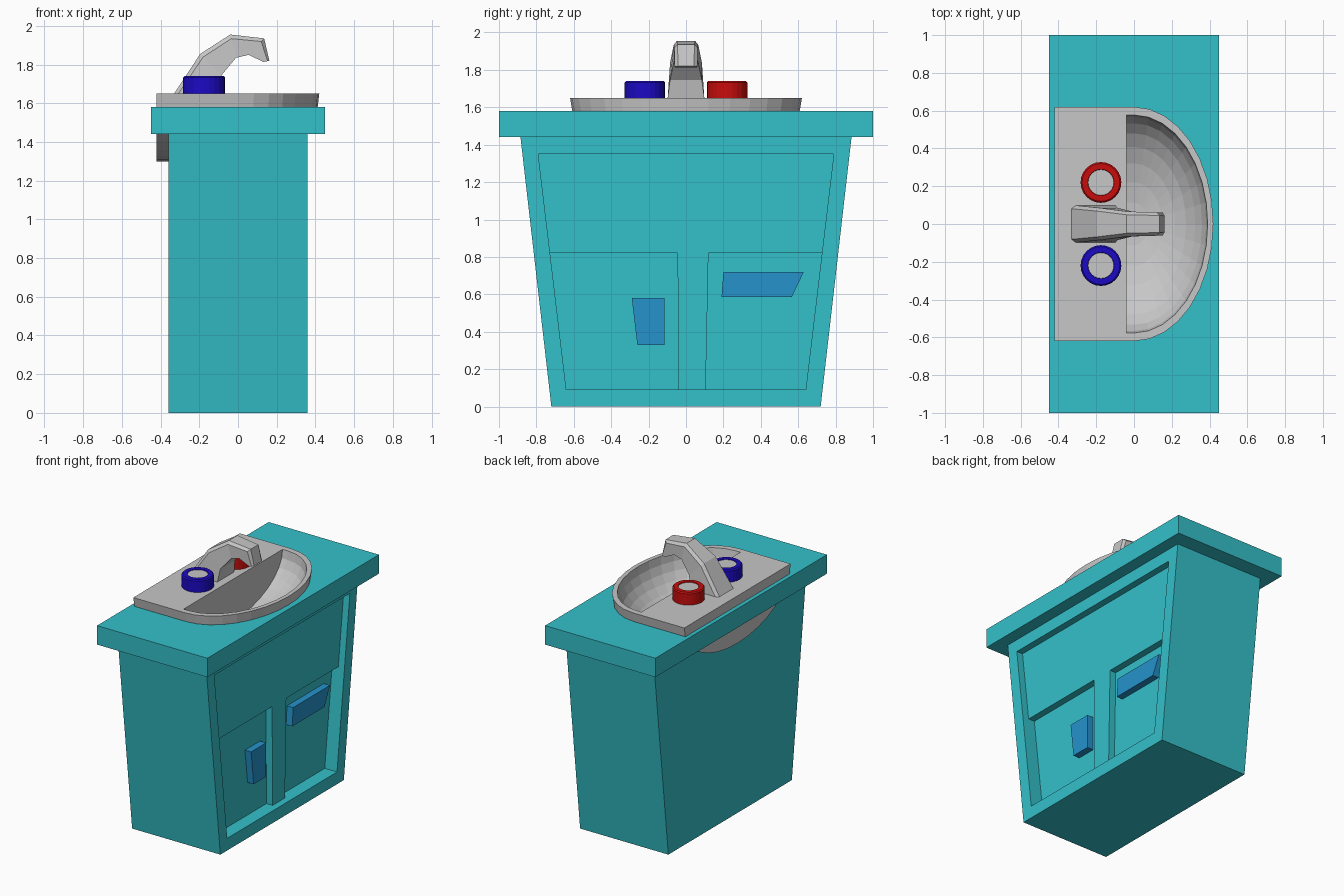
import bpy, bmesh, math

if "Cube" in bpy.data.objects:
    bpy.data.objects.remove(bpy.data.objects["Cube"])


def material(name, rgb):
    m = bpy.data.materials.new(name)
    m.diffuse_color = (*rgb, 1)
    m.use_nodes = True
    m.node_tree.nodes["Principled BSDF"].inputs["Base Color"].default_value = m.diffuse_color
    return m


TEAL = material("teal", (0.034, 0.53, 0.59))
GREY = material("light grey", (0.57, 0.57, 0.57))
BLUE = material("handle blue", (0.018, 0.29, 0.60))
COLD = material("cold blue", (0.012, 0.003, 0.56))
HOT = material("hot red", (0.58, 0.004, 0.004))


def build(name, verts, faces, *mats):
    me = bpy.data.meshes.new(name)
    bm = bmesh.new()
    vs = [bm.verts.new(v) for v in verts]
    for f in faces:
        bm.faces.new([vs[i] for i in f])
    bmesh.ops.remove_doubles(bm, verts=bm.verts[:], dist=1e-5)
    bmesh.ops.recalc_face_normals(bm, faces=bm.faces[:])
    bm.to_mesh(me)
    bm.free()
    for m in mats:
        me.materials.append(m)
    ob = bpy.data.objects.new(name, me)
    bpy.context.collection.objects.link(ob)
    return ob


def loft(name, rings, *mats):
    """Skin equal closed rings and cap both ends."""
    n = len(rings[0])
    faces = [list(range(n)), [(len(rings) - 1) * n + i for i in range(n)]]
    for r in range(len(rings) - 1):
        for i in range(n):
            j = (i + 1) % n
            faces.append((r * n + i, r * n + j, (r + 1) * n + j, (r + 1) * n + i))
    return build(name, [v for ring in rings for v in ring], faces, *mats)


def prism(name, yz, x0, x1, mat):
    return loft(name, [[(x, y, z) for y, z in yz] for x in (x0, x1)], mat)


def basin(name, back, rx, ry, depth, top=None, arcs=16, steps=8):
    """D-shaped bowl solid: half ellipsoid in front, straight run to a flat back."""
    def ring(c, z):
        arc = [math.pi * (i / arcs - 0.5) for i in range(arcs + 1)]
        return ([(back, -ry * c, z)]
                + [(rx * c * math.cos(a), ry * c * math.sin(a), z) for a in arc]
                + [(back, ry * c, z)])
    rings = [ring(1, top)] if top else []
    for k in range(steps):
        a = math.pi / 2 * k / steps
        rings.append(ring(math.cos(a), 1.65 - depth * math.sin(a)))
    n, verts = arcs + 3, [v for r in rings for v in r]
    faces = [list(range(n))]
    for r in range(len(rings) - 1):
        for i in range(n):
            j = (i + 1) % n
            faces.append((r * n + i, r * n + j, (r + 1) * n + j, (r + 1) * n + i))
    # close the keel: a line from the back to the lowest point
    b, k = (len(rings) - 1) * n, len(verts)
    verts += [(back, 0, 1.65 - depth), (0, 0, 1.65 - depth)]
    faces += [(b + i, b + i + 1, k + 1) for i in range(1, n - 2)]
    faces += [(b, b + 1, k + 1, k), (b + n - 2, b + n - 1, k, k + 1), (b + n - 1, b, k)]
    return build(name, verts, faces, GREY)


def cut(ob, cutter):
    mod = ob.modifiers.new("cut", "BOOLEAN")
    mod.operation, mod.solver, mod.object = "DIFFERENCE", "EXACT", cutter
    bpy.context.view_layer.objects.active = ob
    bpy.ops.object.modifier_apply(modifier=mod.name)


# tapered cabinet with a recessed front, and the counter
cabinet = prism("cabinet", [(-.72, 0), (.72, 0), (.885, 1.44), (-.885, 1.44)], -.36, .36, TEAL)
recess = prism("recess_cutter", [(-.64, .09), (.64, .09), (.79, 1.35), (-.79, 1.35)], .26, .5, TEAL)
cut(cabinet, recess)
counter = prism("counter", [(-1, 1.44), (1, 1.44), (1, 1.58), (-1, 1.58)], -.45, .45, TEAL)

# upper panel with the post between the two doors
prism("front_panel", [(-.79, 1.35), (-.727, .82), (-.045, .82), (-.04, .09),
                      (.105, .09), (.12, .82), (.727, .82), (.79, 1.35)], .25, .31, TEAL)

# crooked door handles
prism("left_handle", [(-.29, .58), (-.115, .58), (-.115, .33), (-.26, .33)], .25, .31, BLUE)
prism("right_handle", [(.20, .72), (.63, .72), (.565, .585), (.19, .585)], .25, .31, BLUE)

# sink basin, sunk into counter and cabinet
sink = basin("sink", -.42, .42, .62, .35)
bowl = basin("bowl_cutter", -.04, .39, .577, .31, top=1.8)
socket = basin("socket_cutter", -.2, .405, .598, .33, top=1.8)
cut(sink, bowl)
cut(counter, socket)
cut(cabinet, socket)
for helper in (recess, bowl, socket):
    bpy.data.objects.remove(helper)

# faucet: outer point, inner point, half width of each section
sections = [((-.33, 1.65), (-.10, 1.65), .098), ((-.195, 1.855), (-.085, 1.745), .085),
            ((-.04, 1.955), (-.01, 1.835), .066), ((.135, 1.935), (.055, 1.85), .062),
            ((.162, 1.82), (.132, 1.813), .06)]
rings = []
for (ox, oz), (ix, iz), w in sections:
    t = min(0.3, 0.022 / math.hypot(ix - ox, iz - oz))
    mx, mz = ox + (ix - ox) * t, oz + (iz - oz) * t
    half = [(ox, w - .017, oz), (mx, w, mz), (ix, w, iz)]
    rings.append(half + [(x, -y, z) for x, y, z in reversed(half)])
loft("faucet", rings, GREY)

# hot and cold knobs with grey caps
for name, y0, mat in (("hot_knob", .22, HOT), ("cold_knob", -.22, COLD)):
    rings = [[(-.175 + r * math.cos(math.tau * i / 24), y0 + r * math.sin(math.tau * i / 24), z)
              for i in range(24)]
             for r, z in ((.108, 1.645), (.108, 1.733), (.1, 1.741), (.07, 1.741), (.068, 1.736))]
    knob = loft(name, rings, mat, GREY)
    for f in knob.data.polygons:
        if len(f.vertices) > 4 and f.center.z > 1.7:
            f.material_index = 1
